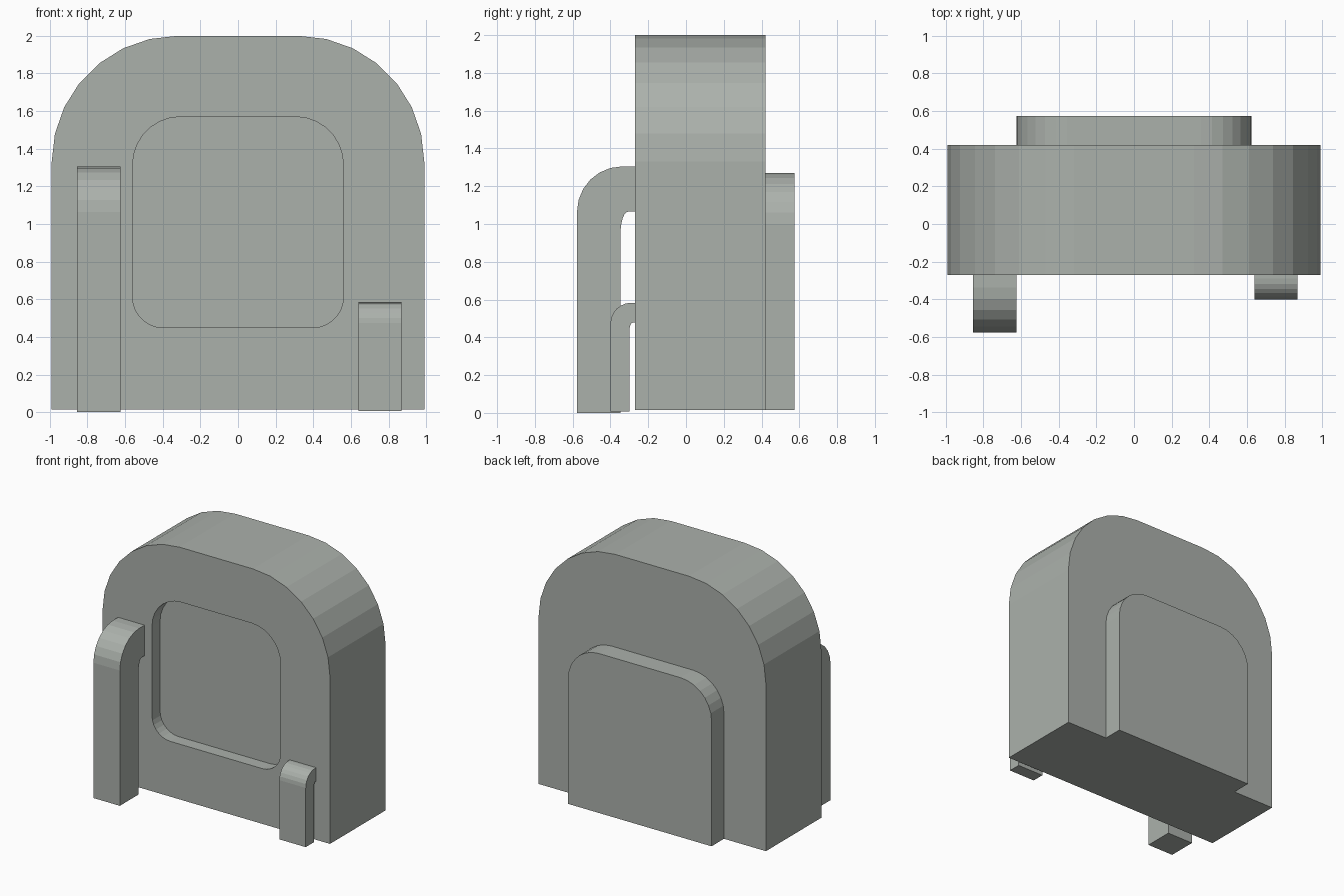
import bpy, bmesh, math
from mathutils import Vector

if "Cube" in bpy.data.objects:
    bpy.data.objects.remove(bpy.data.objects["Cube"])

grey = bpy.data.materials.new("warm grey")
grey.diffuse_color = (0.41, 0.44, 0.41, 1)
grey.use_nodes = True
grey.node_tree.nodes["Principled BSDF"].inputs["Base Color"].default_value = grey.diffuse_color


def rounded(corners, steps):
    """Round right-angled corners given as (u, v, radius_u, radius_v)."""
    pts, n = [], len(corners)
    for i, (u, v, ru, rv) in enumerate(corners):
        p = Vector((u, v))
        if ru == 0:
            pts.append(p)
            continue
        to_prev = (Vector(corners[i - 1][:2]) - p).normalized()
        to_next = (Vector(corners[(i + 1) % n][:2]) - p).normalized()
        a = Vector((to_prev.x * ru, to_prev.y * rv))
        b = Vector((to_next.x * ru, to_next.y * rv))
        for k in range(steps + 1):
            t = math.pi / 2 * k / steps
            pts.append(p + a + b - b * math.cos(t) - a * math.sin(t))
    return pts


def prism(name, pts, axis, lo, hi):
    """Extrude a (u, z) profile along the x or y axis."""
    bm = bmesh.new()
    if axis == "y":
        verts = [bm.verts.new((u, lo, z)) for u, z in pts]
        move = (0, hi - lo, 0)
    else:
        verts = [bm.verts.new((lo, u, z)) for u, z in pts]
        move = (hi - lo, 0, 0)
    face = bm.faces.new(verts)
    ext = bmesh.ops.extrude_face_region(bm, geom=[face], use_keep_orig=True)
    new = [g for g in ext["geom"] if isinstance(g, bmesh.types.BMVert)]
    bmesh.ops.translate(bm, verts=new, vec=move)
    bmesh.ops.recalc_face_normals(bm, faces=bm.faces)
    mesh = bpy.data.meshes.new(name)
    bm.to_mesh(mesh)
    bm.free()
    mesh.materials.append(grey)
    obj = bpy.data.objects.new(name, mesh)
    bpy.context.collection.objects.link(obj)
    return obj


def slab(half, z0, z1, r_top, r_bottom, steps):
    """Symmetric panel outline with rounded top and bottom corners."""
    return rounded([(-half, z0, r_bottom, r_bottom), (half, z0, r_bottom, r_bottom),
                    (half, z1, r_top, r_top), (-half, z1, r_top, r_top)], steps)


def hook(name, x0, x1, y_out, y_in, z0, z_under, z_top, r_out, r_in):
    """Bent arm: leaves the body front and turns down to the ground."""
    y_body = -0.265
    pts = rounded([(y_body, z_top, 0, 0), (y_out, z_top, r_out, r_out),
                   (y_out, z0, 0, 0), (y_in, z0, 0, 0),
                   (y_in, z_under, *r_in), (y_body, z_under, 0, 0)], 6)
    return prism(name, pts, "x", x0, x1)


# Main body with arched top
body = prism("body", slab(0.99, 0.015, 2.0, 0.67, 0, 7), "y", -0.27, 0.42)

# Shallow recess in the front
cutter = prism("recess_cutter", slab(0.56, 0.45, 1.57, 0.255, 0.16, 7), "y", -0.4, -0.17)
cutter.hide_render = True
cutter.hide_viewport = True
cut = body.modifiers.new("recess", "BOOLEAN")
cut.operation = "DIFFERENCE"
cut.solver = "EXACT"
cut.object = cutter

# Raised panel on the back
prism("back_panel", slab(0.625, 0.015, 1.27, 0.27, 0, 7), "y", 0.42, 0.575)

# Tall and short hooked arms on the front
hook("tall_arm", -0.855, -0.625, -0.577, -0.347, 0.0, 1.065, 1.305, 0.24, (0.04, 0.12))
hook("short_arm", 0.64, 0.87, -0.40, -0.30, 0.007, 0.478, 0.583, 0.11, (0.018, 0.05))
